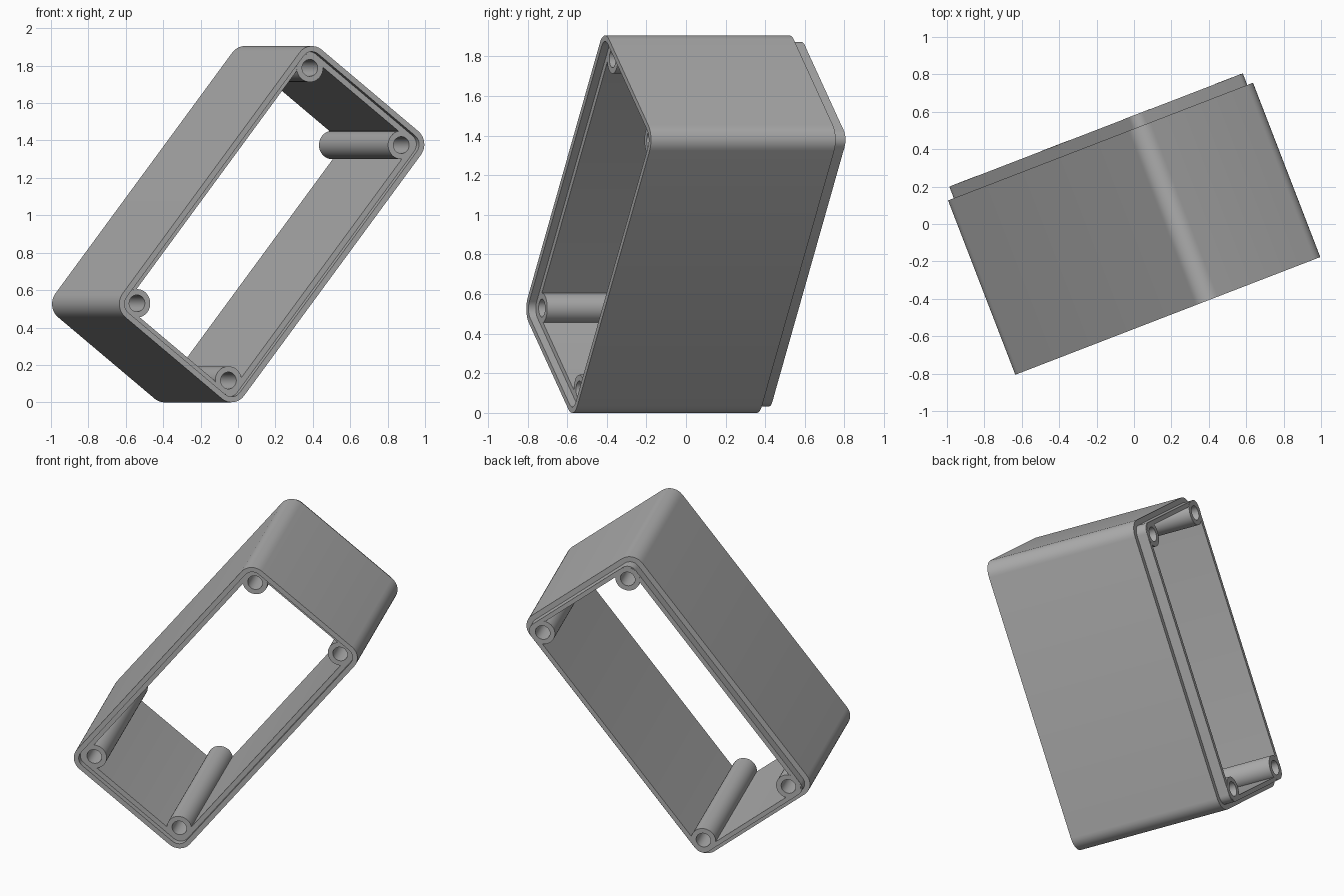
import bpy, bmesh
from math import sin, cos, pi, radians
from mathutils import Matrix, Vector

cube = bpy.data.objects.get("Cube")
if cube:
    bpy.data.objects.remove(cube, do_unlink=True)

LENGTH, WIDTH, CORNER = 1.82, 0.885, 0.09
FRONT, BACK, LIP_END = 0.516, -0.483, -0.549
LEDGE = FRONT - 0.04
WALL, LIP_INSET, RIM = 0.06, 0.033, 0.03

# The housing lies on its side, turned and tilted on one corner
PLACE = (Matrix.Translation((-0.005, -0.01, 0.9525)) @ Matrix.Rotation(radians(21.1), 4, 'Z')
         @ Matrix.Rotation(pi / 2, 4, 'X') @ Matrix.Rotation(radians(51.8), 4, 'Z'))

grey = bpy.data.materials.new("plain_grey")
grey.use_nodes = True
colour = (0.42, 0.42, 0.42, 1)
grey.diffuse_color = colour
grey.node_tree.nodes["Principled BSDF"].inputs["Base Color"].default_value = colour


def rounded_rectangle(inset, z, steps=8):
    r = CORNER - inset
    points = []
    for quarter, (sx, sy) in enumerate([(1, 1), (-1, 1), (-1, -1), (1, -1)]):
        cx, cy = sx * (LENGTH / 2 - CORNER), sy * (WIDTH / 2 - CORNER)
        for i in range(steps + 1):
            a = (quarter + i / steps) * pi / 2
            points.append(Vector((cx + r * cos(a), cy + r * sin(a), z)))
    return points


def circle(centre, radius, z, sides=32):
    return [Vector((centre[0] + radius * cos(2 * pi * i / sides),
                    centre[1] + radius * sin(2 * pi * i / sides), z)) for i in range(sides)]


def closed_loft(name, rings):
    """Join a cycle of rings into a closed tube-like solid."""
    bm = bmesh.new()
    loops = [[bm.verts.new(p) for p in ring] for ring in rings]
    n = len(loops[0])
    for k, ring in enumerate(loops):
        following = loops[(k + 1) % len(loops)]
        for i in range(n):
            j = (i + 1) % n
            bm.faces.new((ring[i], ring[j], following[j], following[i]))
    bmesh.ops.recalc_face_normals(bm, faces=bm.faces)
    mesh = bpy.data.meshes.new(name)
    bm.to_mesh(mesh)
    bm.free()
    mesh.materials.append(grey)
    obj = bpy.data.objects.new(name, mesh)
    bpy.context.collection.objects.link(obj)
    obj.matrix_world = PLACE
    bpy.ops.object.select_all(action='DESELECT')
    obj.select_set(True)
    bpy.context.view_layer.objects.active = obj
    bpy.ops.object.shade_smooth_by_angle(angle=radians(30))


# Open housing with a stepped back lip and a recessed front ledge
profile = [(0, FRONT), (0, BACK), (LIP_INSET, BACK), (LIP_INSET, LIP_END),
           (WALL, LIP_END), (WALL, LEDGE), (RIM, LEDGE), (RIM, FRONT)]
closed_loft("housing", [rounded_rectangle(inset, z) for inset, z in profile])

# Hollow screw posts in the four corners
POST, HOLE, POST_INSET = 0.076, 0.045, 0.109
for end, sx in (("upper", 1), ("lower", -1)):
    for side, sy in (("left", -1), ("right", 1)):
        centre = (sx * (LENGTH / 2 - POST_INSET), sy * (WIDTH / 2 - POST_INSET))
        top, bottom = LEDGE + 0.001, LIP_END - 0.001
        closed_loft(f"{end}_{side}_screw_post",
                    [circle(centre, POST, top), circle(centre, POST, bottom),
                     circle(centre, HOLE, bottom), circle(centre, HOLE, top)])
